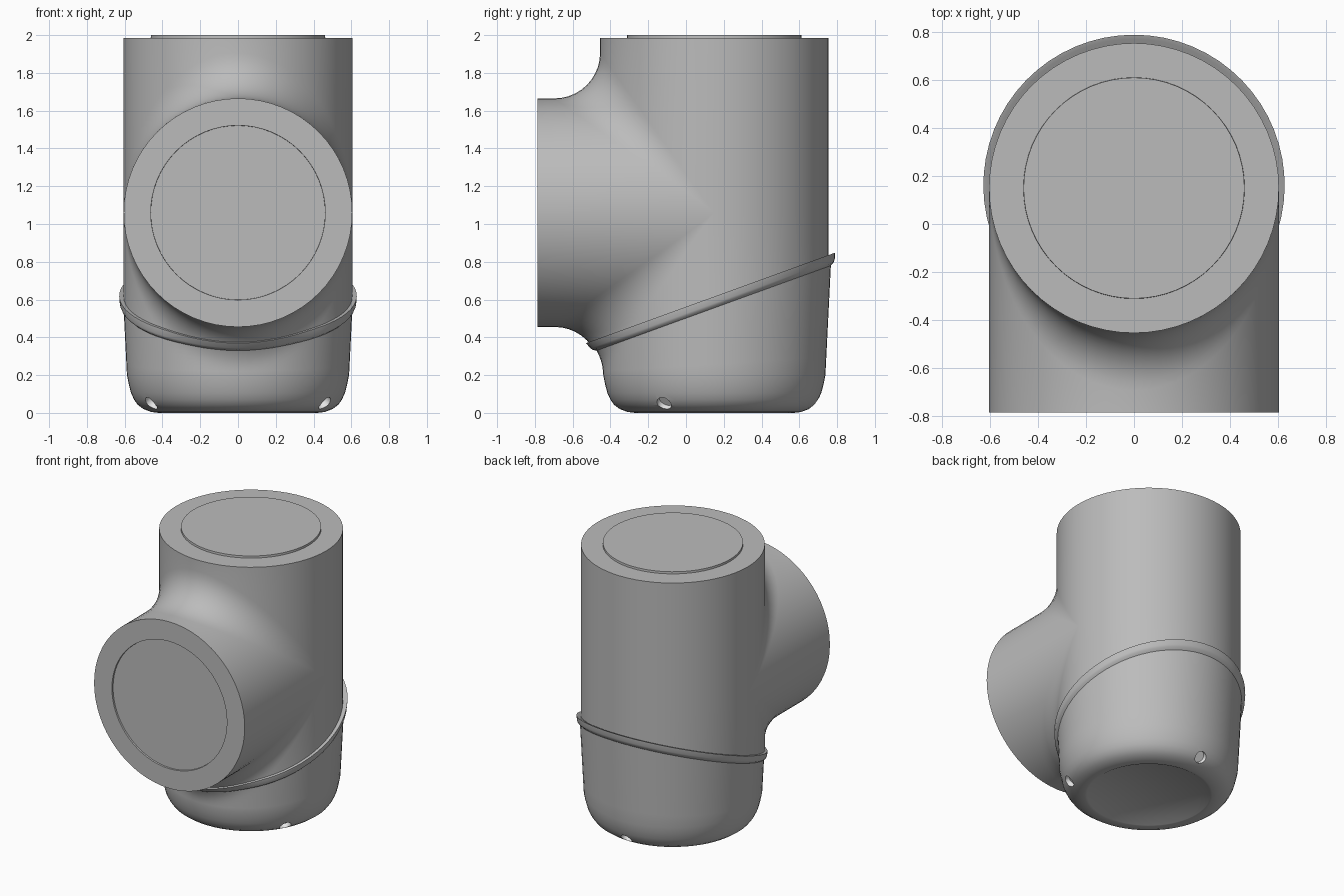
import bpy, bmesh
from math import sin, cos, pi, radians
from mathutils import Vector, Matrix
from mathutils.bvhtree import BVHTree

if "Cube" in bpy.data.objects:
    bpy.data.objects.remove(bpy.data.objects["Cube"])

R, FILLET = 0.605, 0.24            # pipe radius, blend radius
AXIS_Y, BRANCH_Z = 0.15, 1.06      # pipe axis, branch axis height
TOP, FRONT = 1.985, -0.787
SEG = 64
SLOPE = 0.363                      # tilt of the collar


def material(name, value):
    m = bpy.data.materials.new(name)
    m.use_nodes = True
    m.diffuse_color = (value, value, value, 1)
    m.node_tree.nodes["Principled BSDF"].inputs["Base Color"].default_value = (value, value, value, 1)
    return m


grey = material("plain_grey", 0.5)
light = material("light_grey", 0.8)


def finish(bm, name, mats):
    bmesh.ops.recalc_face_normals(bm, faces=bm.faces)
    mesh = bpy.data.meshes.new(name)
    bm.to_mesh(mesh)
    bm.free()
    obj = bpy.data.objects.new(name, mesh)
    bpy.context.collection.objects.link(obj)
    for m in mats:
        mesh.materials.append(m)
    return obj


def smooth(obj):
    bpy.ops.object.select_all(action='DESELECT')
    obj.select_set(True)
    bpy.context.view_layer.objects.active = obj
    bpy.ops.object.shade_smooth_by_angle(angle=radians(35))


def skin(bm, columns, closed=False):
    """Bridge neighbouring columns of points with quads."""
    grid = [[bm.verts.new(p) for p in col] for col in columns]
    pairs = list(zip(grid, grid[1:])) + ([(grid[-1], grid[0])] if closed else [])
    for a, b in pairs:
        for i in range(len(a) - 1):
            bm.faces.new((a[i], b[i], b[i + 1], a[i + 1]))
    return grid


# Tee body: straight pipe, front branch and rolling-ball blend between them
def blend_column(phi, side):
    s, c, far = sin(phi), cos(phi), R + FILLET
    end_z = TOP if side > 0 else 0.0
    centre = Vector((far * c, -far * s, far * s))
    d1, d2 = Vector((-c, s, 0)), Vector((-c, 0, -s))
    pts = [centre + FILLET * d1.slerp(d2, k / 10) if s > 1e-4
           else Vector((R * c, 0, 0)) for k in range(11)]
    pts = [Vector((p.x, p.y + AXIS_Y, BRANCH_Z + side * p.z)) for p in pts]
    first = Vector((R * c, AXIS_Y - R * s, end_z))
    last = Vector((R * c, FRONT, BRANCH_Z + side * R * s))
    return [first] + pts + [last]


half = SEG // 2
angles = [pi * i / half for i in range(half + 1)]
bm = bmesh.new()
for side in (1, -1):
    skin(bm, [blend_column(a, side) for a in angles])
skin(bm, [[Vector((R * cos(a), AXIS_Y + R * sin(a), z)) for z in (TOP, BRANCH_Z, 0)]
          for a in angles])
bmesh.ops.remove_doubles(bm, verts=bm.verts, dist=1e-4)
bmesh.ops.dissolve_degenerate(bm, edges=bm.edges, dist=1e-5)
bmesh.ops.recalc_face_normals(bm, faces=bm.faces)
tree = BVHTree.FromBMesh(bm)

# Trim the body just under the collar
bmesh.ops.bisect_plane(bm, geom=bm.verts[:] + bm.edges[:] + bm.faces[:],
                       plane_co=(0, -0.5, 0.35), plane_no=(0, -SLOPE, 1), clear_inner=True)

# Close the two ends: raised plug on top, shallow recess in front
for axis, level, depth in ((2, TOP, 0.015), (1, FRONT, -0.012)):
    rim = [e for e in bm.edges if e.is_boundary and all(abs(v.co[axis] - level) < 1e-3 for v in e.verts)]
    face = bmesh.ops.contextual_create(bm, geom=rim)["faces"][0]
    face.normal_update()
    if face.normal[axis] * (1 if axis == 2 else -1) < 0:
        face.normal_flip()
    bmesh.ops.inset_individual(bm, faces=[face], thickness=0.143, depth=0)
    bmesh.ops.inset_individual(bm, faces=[face], thickness=0.001, depth=depth)
smooth(finish(bm, "tee_body", [grey]))


# Cap: rounded cup that follows the body up to a tilted collar
def base_radius(z):
    return 0.588 + 0.05 * (z - 0.2)


def cap_point(angle, z, extra=0.0, radius=None):
    d = Vector((cos(angle), sin(angle), 0))
    if radius is None:
        hit = tree.ray_cast(Vector((0, AXIS_Y, z)), d)
        bulge = max(0.0, hit[3] - R) if hit[0] else 0.0
        radius = base_radius(z) + min(bulge, 0.12)
    p = d * (radius + extra)
    return Vector((p.x, p.y + AXIS_Y, z))


def collar_height(angle, drop):
    z = 0.5
    for _ in range(8):
        z = 0.38 - drop + SLOPE * (cap_point(angle, z).y + 0.5)
    return z


FOOT = [(0.355, 0.03), (0.405, 0.002), (0.42, 0), (0.46, 0.005), (0.50, 0.02),
        (0.53, 0.042), (0.55, 0.07), (0.566, 0.105), (0.578, 0.15)]
COLLAR = [(0.06, 0), (0.048, 0.014), (0.035, 0.019), (0, 0.02), (0, 0.002), (0.012, -0.03)]


def cap_column(angle):
    col = [cap_point(angle, z, radius=r) for r, z in FOOT]
    low = collar_height(angle, 0.07)
    col += [cap_point(angle, 0.2 + (low - 0.2) * k / 6) for k in range(7)]
    for drop, extra in COLLAR:
        z = collar_height(angle, drop)
        p = cap_point(angle, z, extra)
        p.z += SLOPE * extra * sin(angle)
        col.append(p)
    return col


bm = bmesh.new()
grid = skin(bm, [cap_column(2 * pi * i / SEG) for i in range(SEG)], closed=True)
bm.faces.new([c[0] for c in grid])
bm.faces.new([c[-1] for c in grid])
cap = finish(bm, "cap", [grey, light])

# Three drain holes around the cap's lower edge
bm = bmesh.new()
for deg in (-30, 90, 210):
    a = radians(deg)
    out = Vector((cos(a), sin(a), -0.9)).normalized()
    spot = cap_point(a, 0.05, radius=0.53)
    place = Matrix.Translation(spot) @ out.to_track_quat('Z', 'Y').to_matrix().to_4x4()
    bmesh.ops.create_cone(bm, cap_ends=True, segments=24, radius1=0.041, radius2=0.041,
                          depth=0.06, matrix=place)
for f in bm.faces:
    f.material_index = 1
cutter = finish(bm, "hole_cutter", [grey, light])
cutter.hide_render = True
mod = cap.modifiers.new("holes", 'BOOLEAN')
mod.operation, mod.solver, mod.object = 'DIFFERENCE', 'EXACT', cutter
bpy.context.view_layer.objects.active = cap
bpy.ops.object.modifier_apply(modifier=mod.name)
bpy.data.objects.remove(cutter)
smooth(cap)
